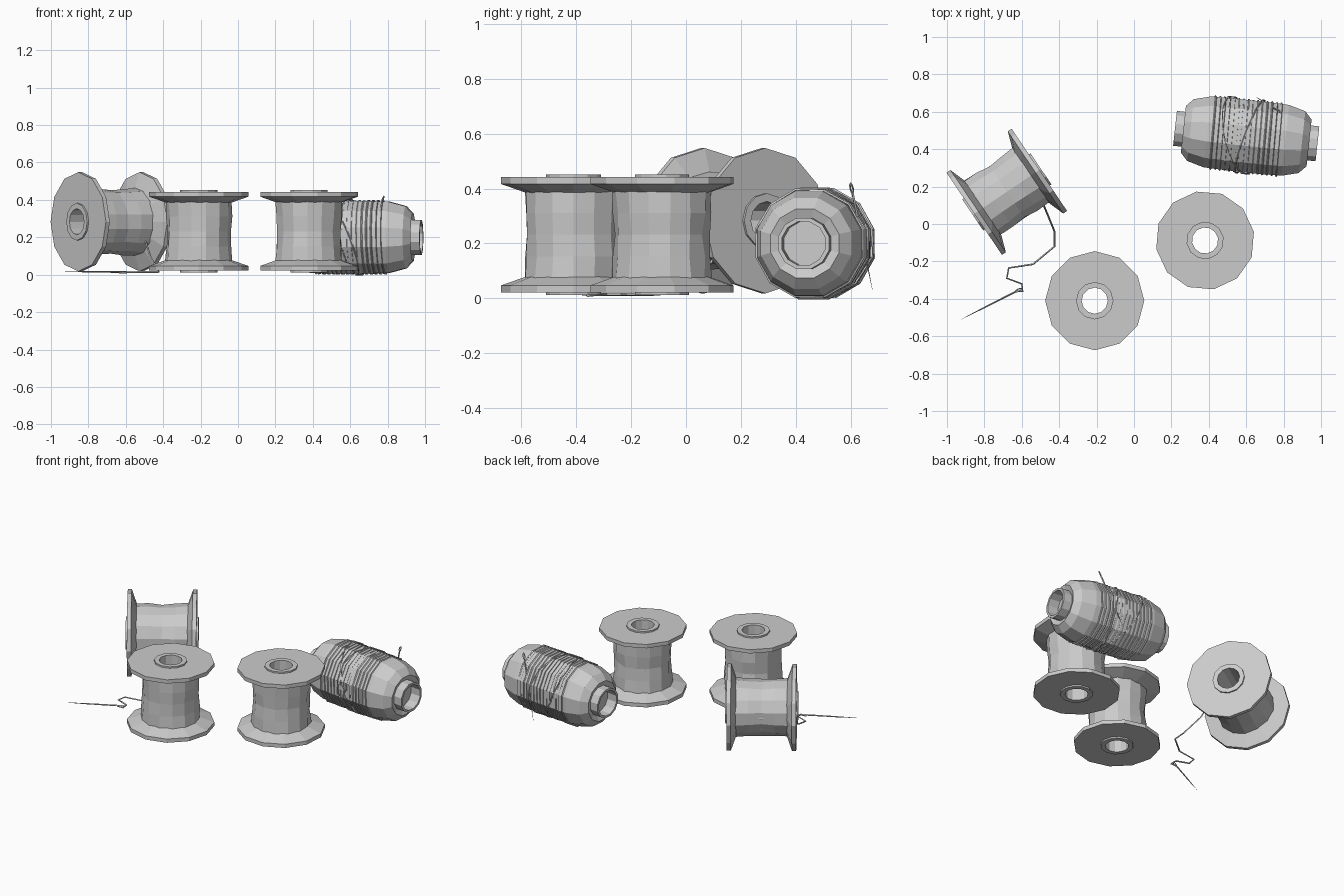
import bpy, bmesh, math, random
from mathutils import Matrix, Vector

random.seed(4)
cube = bpy.data.objects.get("Cube")
if cube:
    bpy.data.objects.remove(cube)

grey = bpy.data.materials.new("plain_grey")
grey.use_nodes = True
grey.diffuse_color = (0.6, 0.6, 0.6, 1)
grey.node_tree.nodes["Principled BSDF"].inputs["Base Color"].default_value = (0.6, 0.6, 0.6, 1)


def lathe(name, profile, matrix, closed=True, jitter=0.0, sides=12, phase=0.0):
    """Revolve (radius, height) points around local z; flat facets."""
    bm = bmesh.new()
    rings = []
    for r, h in profile:
        ring = []
        for i in range(sides):
            a = math.radians(phase) + math.tau * i / sides
            rr = r + random.uniform(-jitter, jitter)
            ring.append(bm.verts.new((rr * math.cos(a), rr * math.sin(a), h)))
        rings.append(ring)
    pairs = list(zip(rings, rings[1:]))
    if closed:
        pairs.append((rings[-1], rings[0]))
    else:
        bm.faces.new(rings[0])
        bm.faces.new(rings[-1])
    for lo, hi in pairs:
        for i in range(sides):
            j = (i + 1) % sides
            bm.faces.new((lo[i], lo[j], hi[j], hi[i]))
    bmesh.ops.recalc_face_normals(bm, faces=bm.faces)
    mesh = bpy.data.meshes.new(name)
    bm.to_mesh(mesh)
    bm.free()
    mesh.materials.append(grey)
    obj = bpy.data.objects.new(name, mesh)
    obj.matrix_world = matrix
    bpy.context.collection.objects.link(obj)
    return obj


def strand(name, points, radius, matrix=Matrix(), tips=None, loop=False):
    """Thin round tube along a polyline."""
    curve = bpy.data.curves.new(name, "CURVE")
    curve.dimensions = "3D"
    curve.bevel_depth = radius
    curve.bevel_resolution = 0
    curve.use_fill_caps = True
    line = curve.splines.new("POLY")
    line.points.add(len(points) - 1)
    line.use_cyclic_u = loop
    line.use_smooth = False
    for i, p in enumerate(points):
        line.points[i].co = (*p, 1)
        if tips:
            line.points[i].radius = tips[i]
    curve.materials.append(grey)
    obj = bpy.data.objects.new(name, curve)
    obj.matrix_world = matrix
    bpy.context.collection.objects.link(obj)


def needle(name, eye, tip):
    """Tapered needle with an open eye at its blunt end."""
    eye, tip = Vector(eye), Vector(tip)
    along = (tip - eye).normalized()
    side = along.cross(Vector((0, 0, 1))).normalized()
    loop = [eye + along * (0.02 + 0.02 * math.cos(a)) + side * 0.006 * math.sin(a)
            for a in [math.tau * k / 8 for k in range(8)]]
    strand(name + "_eye", loop, 0.003, loop=True)
    strand(name + "_shaft", [eye + along * 0.04, eye.lerp(tip, 0.6), tip],
           0.005, tips=[1, 0.8, 0.1])


def spool(name, matrix, phase):
    # Flanged reel with raised bosses and a through hole
    half = [(0.07, 0.22), (0.1, 0.22), (0.1, 0.21), (0.265, 0.21),
            (0.265, 0.185), (0.165, 0.15)]
    profile = half + [(r, -h) for r, h in reversed(half)]
    lathe(name + "_reel", profile, matrix, phase=phase)
    # Uneven thread wound on the barrel
    wound = [(0.179, -0.16), (0.176, -0.08), (0.171, 0.0), (0.176, 0.08), (0.179, 0.16)]
    lathe(name + "_wound_thread", wound, matrix, closed=False, jitter=0.005,
          sides=14, phase=phase)
    # The core stays open
    return matrix


def open_core(name):
    # Remove the end caps of the wound thread so the hole runs through
    mesh = bpy.data.objects[name + "_wound_thread"].data
    bm = bmesh.new()
    bm.from_mesh(mesh)
    caps = [f for f in bm.faces if len(f.verts) > 4]
    bmesh.ops.delete(bm, geom=caps, context="FACES_ONLY")
    bm.to_mesh(mesh)
    bm.free()


# Two upright spools and one lying on its rim
place = Matrix.Translation
lying = (place((-0.68, 0.172, 0.283)) @ Matrix.Rotation(math.radians(34), 4, "Z")
         @ Matrix.Rotation(math.pi / 2, 4, "Y"))
for name, matrix, phase in (("front_spool", place((-0.21, -0.41, 0.232)), 0),
                            ("back_spool", place((0.38, -0.088, 0.232)), 10),
                            ("lying_spool", lying, 0)):
    spool(name, matrix, phase)
    open_core(name)

# Barrel shaped bobbin lying on its side
bobbin = (place((0.6, 0.47, 0.2)) @ Matrix.Rotation(math.radians(-6.2), 4, "Z")
          @ Matrix.Rotation(math.pi / 2, 4, "Y"))
half = [(0.082, 0.31), (0.082, 0.383), (0.097, 0.383), (0.097, 0.325), (0.13, 0.338),
        (0.172, 0.3), (0.197, 0.21), (0.2, 0.1)]
lathe("bobbin_body", half + [(r, -h) for r, h in reversed(half)], bobbin,
      closed=False, phase=15)

# Coiled thread around the bobbin
turns, step = 15, math.tau / 12
coil = []
for i in range(turns * 12 + 1):
    a = math.radians(15) + i * step
    r = 0.2 + random.uniform(-0.001, 0.003)
    coil.append((r * math.cos(a), r * math.sin(a), -0.19 + 0.38 * i / (turns * 12)))
strand("bobbin_coil", coil, 0.005, bobbin)

# Slanted wraps crossing the coil
for n, (shift, lean, turn) in enumerate(((0.02, 0.06, 0.5), (-0.04, 0.1, 2.2))):
    wrap = []
    for i in range(24):
        a = math.radians(15) + i * step / 2
        r = 0.207 if i % 2 == 0 else 0.2
        wrap.append((r * math.cos(a), r * math.sin(a), shift + lean * math.sin(a + turn)))
    strand("crossing_wrap_%d" % (n + 1), wrap, 0.004, bobbin, loop=True)

# Needle tucked into the bobbin
needle("bobbin_needle", (0.78, 0.6, 0.42), (0.65, 0.68, 0.03))

# Loose thread trailing from the lying spool to a needle on the ground
trail = [(-0.5, 0.14, 0.2), (-0.47, 0.07, 0.1), (-0.425, -0.04, 0.02), (-0.425, -0.12, 0.014),
         (-0.54, -0.215, 0.014), (-0.67, -0.235, 0.014), (-0.68, -0.29, 0.014),
         (-0.6, -0.32, 0.014), (-0.595, -0.36, 0.01), (-0.635, -0.36, 0.01)]
strand("loose_thread", trail, 0.005)
needle("ground_needle", (-0.6, -0.345, 0.016), (-0.925, -0.51, 0.016))
